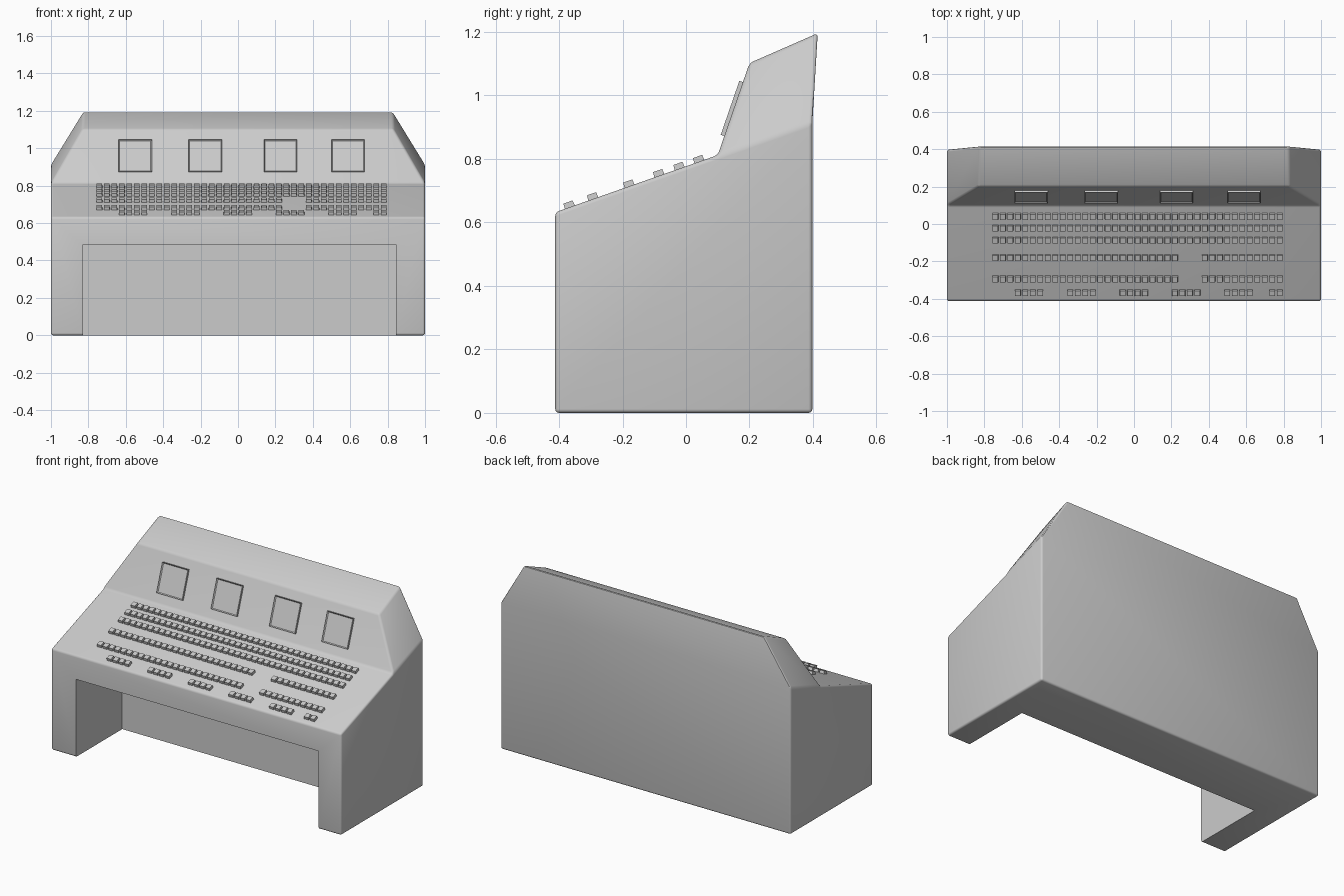
import bpy, bmesh
from math import atan2
from mathutils import Matrix, Vector

if "Cube" in bpy.data.objects:
    bpy.data.objects.remove(bpy.data.objects["Cube"])


def make_object(name, bm):
    bmesh.ops.recalc_face_normals(bm, faces=bm.faces)
    me = bpy.data.meshes.new(name)
    bm.to_mesh(me)
    bm.free()
    ob = bpy.data.objects.new(name, me)
    bpy.context.collection.objects.link(ob)
    return ob


def add_box(bm, matrix, size):
    geo = bmesh.ops.create_cube(bm, size=1, matrix=matrix @ Matrix.Diagonal((*size, 1)))
    return geo["verts"]


# Console body: one half profile, mirrored; the upper hood narrows towards the top
profile = [(1, -0.412, 0), (1, -0.412, 0.632), (1, 0.10, 0.812), (0.832, 0.20, 1.102),
           (0.828, 0.415, 1.196), (1, 0.398, 0.915), (1, 0.398, 0)]
bm = bmesh.new()
right = [bm.verts.new(p) for p in profile]
left = [bm.verts.new((-x, y, z)) for x, y, z in profile]
for i in range(7):
    j = (i + 1) % 7
    bm.faces.new((right[i], right[j], left[j], left[i]))
for side in (right, left):
    bm.faces.new([side[i] for i in (0, 1, 2, 5, 6)])
    bm.faces.new([side[i] for i in (2, 3, 4, 5)])
body = make_object("console_body", bm)
bevel = body.modifiers.new("soft_edges", "BEVEL")
bevel.width = 0.012
bevel.segments = 3
bevel.limit_method = "ANGLE"
bevel.angle_limit = 0.35

# Knee space cut out of the front
bm = bmesh.new()
x0, x1, y0, y1, z0, z1 = -0.83, 0.845, -0.7, 0.045, -0.3, 0.485
add_box(bm, Matrix.Translation(((x0 + x1) / 2, (y0 + y1) / 2, (z0 + z1) / 2)),
        (x1 - x0, y1 - y0, z1 - z0))
cutter = make_object("knee_space_cutter", bm)
cutter.hide_render = True
cut = body.modifiers.new("knee_space", "BOOLEAN")
cut.operation = "DIFFERENCE"
cut.solver = "EXACT"
cut.object = cutter

bpy.context.view_layer.objects.active = body
body.select_set(True)
for name in ("soft_edges", "knee_space"):
    bpy.ops.object.modifier_apply(modifier=name)
bpy.data.objects.remove(cutter)
bpy.ops.object.shade_smooth_by_angle(angle=0.6)

# Keys: six rows lying on the sloping desk, filled by column ranges
slope = 0.18 / 0.512
tilt = Matrix.Rotation(atan2(0.18, 0.512), 4, "X")
full = [(0, 39)]
split = [(0, 25), (28, 39)]
groups = [(3, 7), (10, 14), (17, 21), (24, 28), (31, 35), (37, 39)]
rows = [(0.042, full), (-0.020, full), (-0.084, full),
        (-0.178, split), (-0.292, split), (-0.366, groups)]
for n, (y, spans) in enumerate(rows):
    bm = bmesh.new()
    for a, b in spans:
        for col in range(a, b):
            x = -0.741 + col * 0.04
            place = Matrix.Translation((x, y, 0.632 + (y + 0.412) * slope)) @ tilt
            verts = add_box(bm, place @ Matrix.Translation((0, 0, 0.005)), (0.032, 0.034, 0.024))
            # taper the key top
            up = place.to_3x3() @ Vector((0, 0, 1))
            centre = place @ Vector((0, 0, 0.017))
            for v in verts:
                if (v.co - place.translation).dot(up) > 0:
                    v.co = centre + (v.co - centre) * 0.9
    make_object(f"key_row_{n + 1}", bm)

# Screens: thin framed panels on the sloping hood front
lean = Matrix.Rotation(atan2(0.29, 0.10), 4, "X")
for n, x in enumerate((-0.55, -0.175, 0.227, 0.588)):
    z = 0.957
    place = Matrix.Translation((x, 0.10 + (z - 0.812) * 0.10 / 0.29, z)) @ lean
    bm = bmesh.new()
    add_box(bm, place @ Matrix.Translation((0, 0, 0.002)), (0.178, 0.18, 0.02))
    out = (place.to_3x3() @ Vector((0, 0, 1))).normalized()
    bm.normal_update()
    front = max(bm.faces, key=lambda f: f.normal.dot(out))
    bmesh.ops.inset_region(bm, faces=[front], thickness=0.008)
    bmesh.ops.translate(bm, verts=front.verts, vec=out * -0.006)
    make_object(f"screen_{n + 1}", bm)
